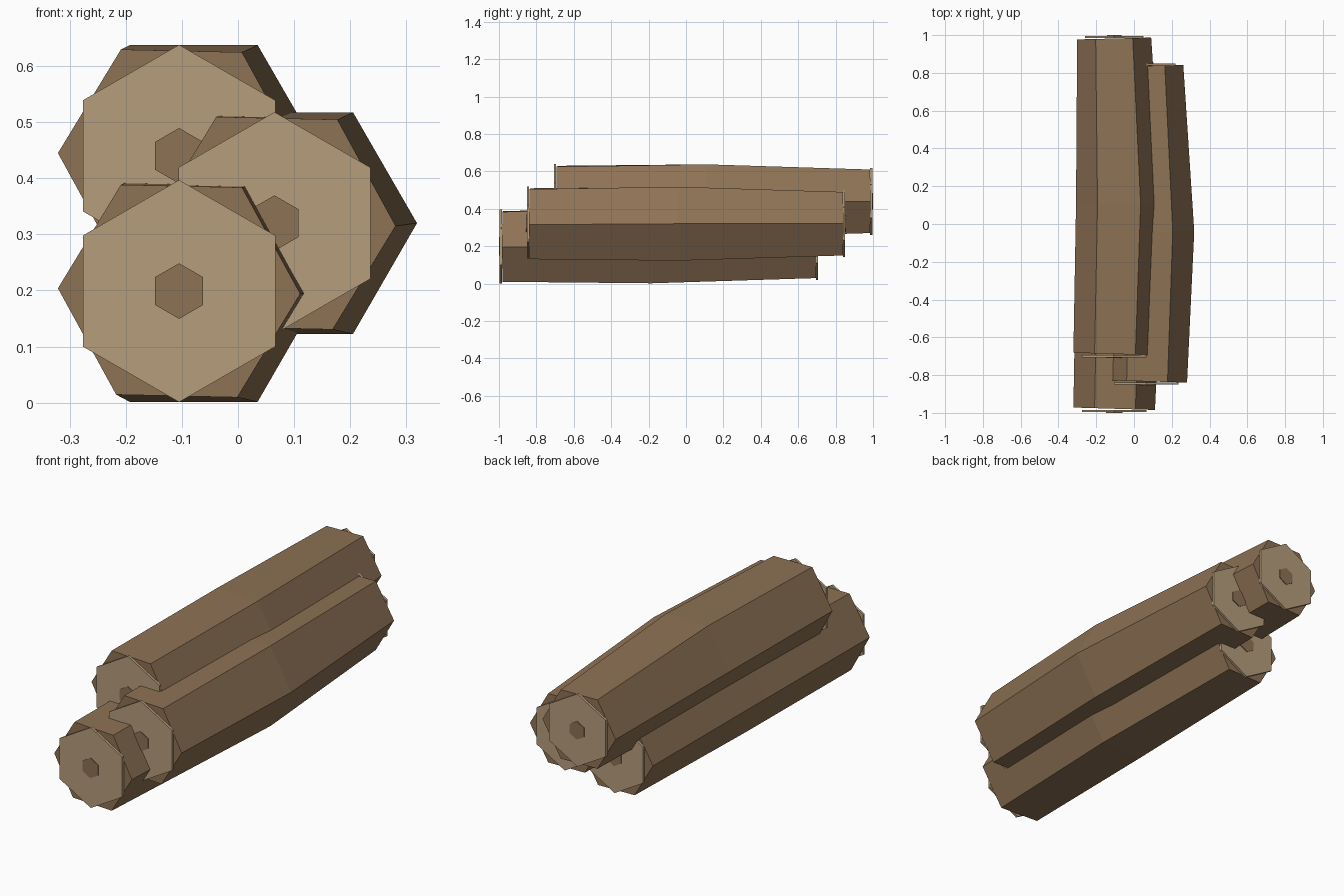
import bpy, bmesh
from math import sin, cos, radians

cube = bpy.data.objects.get("Cube")
if cube:
    bpy.data.objects.remove(cube, do_unlink=True)


def make_material(name, colour):
    mat = bpy.data.materials.new(name)
    mat.use_nodes = True
    rgba = (*colour, 1.0)
    mat.diffuse_color = rgba
    mat.node_tree.nodes["Principled BSDF"].inputs["Base Color"].default_value = rgba
    return mat


bark = make_material("bark brown", (0.27, 0.168, 0.09))
wood = make_material("cut wood tan", (0.47, 0.34, 0.2))


def hexagonal_loft(name, rings, mat, origin):
    """Skin hexagon rings given as (y, x shift, radius, turn in degrees, end tilt)."""
    bm = bmesh.new()
    loops = []
    for y, shift, radius, turn, tilt in rings:
        loop = []
        for i in range(6):
            a = radians(60 * i + turn)
            x = radius * cos(a)
            loop.append(bm.verts.new((x + shift, y + tilt * x, radius * sin(a))))
        loops.append(loop)
    for a, b in zip(loops, loops[1:]):
        for i in range(6):
            j = (i + 1) % 6
            bm.faces.new((a[i], a[j], b[j], b[i]))
    bm.faces.new(loops[0])
    bm.faces.new(loops[-1])
    bmesh.ops.recalc_face_normals(bm, faces=bm.faces)
    mesh = bpy.data.meshes.new(name)
    bm.to_mesh(mesh)
    bm.free()
    mesh.materials.append(mat)
    obj = bpy.data.objects.new(name, mesh)
    obj.location = origin
    bpy.context.collection.objects.link(obj)


def make_log(name, origin, half=0.855):
    # Trunk: crooked, fattest near the middle, narrower at the back
    hexagonal_loft(name + "_trunk", [
        (0.022 - half, 0, 0.216, -1.3, -0.03),
        (-0.04, 0.026, 0.228, 0, 0),
        (half - 0.018, 0, 0.196, 0, 0.025)], bark, origin)
    # Sawn discs and dark cores on both ends
    for end, side, radius in (("front", -1, 0.198), ("back", 1, 0.179)):
        for part, r, inner, outer, mat in (
                ("cut_disc", radius, 0.016, 0.004, wood),
                ("core", radius * 0.25, 0.01, 0, bark)):
            hexagonal_loft(f"{name}_{end}_{part}", [
                (side * (half - inner), 0, r, 30, 0),
                (side * (half - outer), 0, r, 30, 0)], mat, origin)


make_log("bottom_log", (-0.105, -0.145, 0.199))
make_log("top_log", (-0.105, 0.145, 0.44))
make_log("side_log", (0.065, 0, 0.32))
